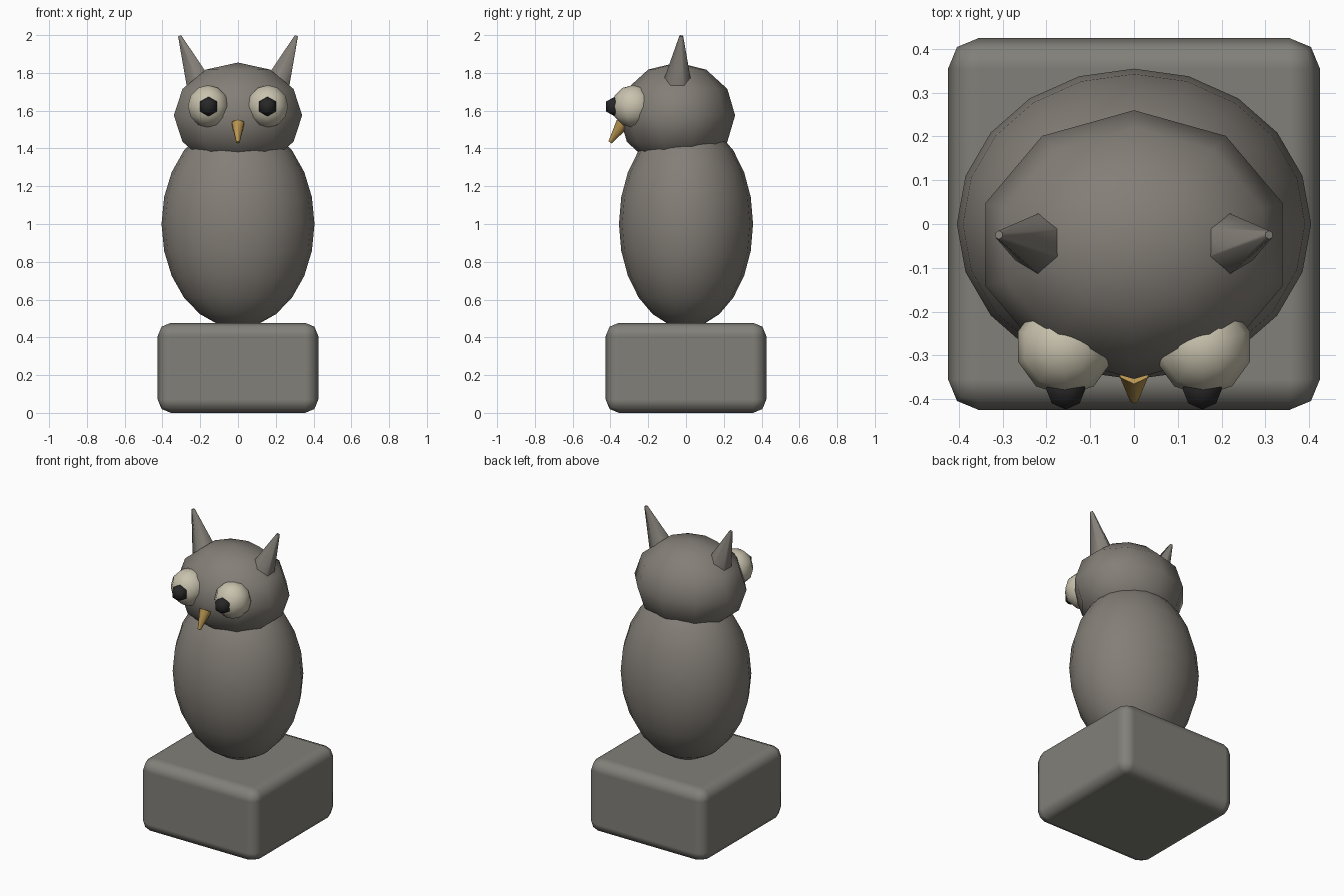
import bpy
import math
from mathutils import Vector

if "Cube" in bpy.data.objects:
    bpy.data.objects.remove(bpy.data.objects["Cube"])


def material(name, rgb):
    m = bpy.data.materials.new(name)
    m.diffuse_color = (*rgb, 1)
    m.use_nodes = True
    m.node_tree.nodes["Principled BSDF"].inputs["Base Color"].default_value = m.diffuse_color
    return m


feather = material("feather", (0.23, 0.21, 0.185))
stone = material("stone", (0.22, 0.215, 0.19))
cream = material("cream", (0.58, 0.54, 0.42))
black = material("black", (0.02, 0.02, 0.02))
horn = material("horn", (0.48, 0.30, 0.08))


def finish(name, mat):
    ob = bpy.context.object
    ob.name = name
    ob.data.materials.append(mat)
    bpy.ops.object.shade_smooth_by_angle(angle=math.radians(65))
    return ob


def ball(name, loc, radii, segments, rings, mat):
    bpy.ops.mesh.primitive_uv_sphere_add(segments=segments, ring_count=rings,
                                         radius=1, location=loc)
    bpy.context.object.scale = radii
    bpy.ops.object.transform_apply(location=False, rotation=False, scale=True)
    return finish(name, mat)


def spike(name, base, tip, r_base, r_tip, mat):
    """Six-sided tapered cone between two points."""
    base, tip = Vector(base), Vector(tip)
    d = tip - base
    # lean about x, then about y, keeps the sides symmetric under mirroring
    ry = math.atan2(d.x, d.z) if d.z > 0 else 0
    rx = math.atan2(-d.y, math.hypot(d.x, d.z) if d.z > 0 else d.z)
    bpy.ops.mesh.primitive_cone_add(vertices=6, radius1=r_base, radius2=r_tip,
                                    depth=d.length, location=(base + tip) / 2,
                                    rotation=(rx, ry, 0))
    return finish(name, mat)


# Rounded plinth
bpy.ops.mesh.primitive_cube_add(size=1, location=(0, 0, 0.2385))
plinth = bpy.context.object
plinth.scale = (0.85, 0.85, 0.477)
bpy.ops.object.transform_apply(location=False, rotation=False, scale=True)
finish("plinth", stone)
bevel = plinth.modifiers.new("Bevel", 'BEVEL')
bevel.width = 0.07
bevel.segments = 2
bevel.harden_normals = True

# Body and head
ball("body", (0, 0, 1.0), (0.405, 0.355, 0.55), 20, 12, feather)
ball("head", (0, -0.047, 1.575), (0.357, 0.307, 0.28), 10, 6, feather)

# Beak pointing down and forward
spike("beak", (0, -0.335, 1.532), (0, -0.402, 1.432), 0.037, 0.01, horn)

# Eyes, pupils and ear tufts on both sides
for side, s in (("left", -1), ("right", 1)):
    ball(f"eye_{side}", (s * 0.158, -0.28, 1.623), (0.1125,) * 3, 10, 6, cream)
    ball(f"pupil_{side}", (s * 0.156, -0.377, 1.622),
         (0.052, 0.054, 0.052), 8, 3, black)
    spike(f"ear_tuft_{side}", (s * 0.19, -0.05, 1.70),
          (s * 0.309, -0.025, 1.996), 0.088, 0.01, feather)
